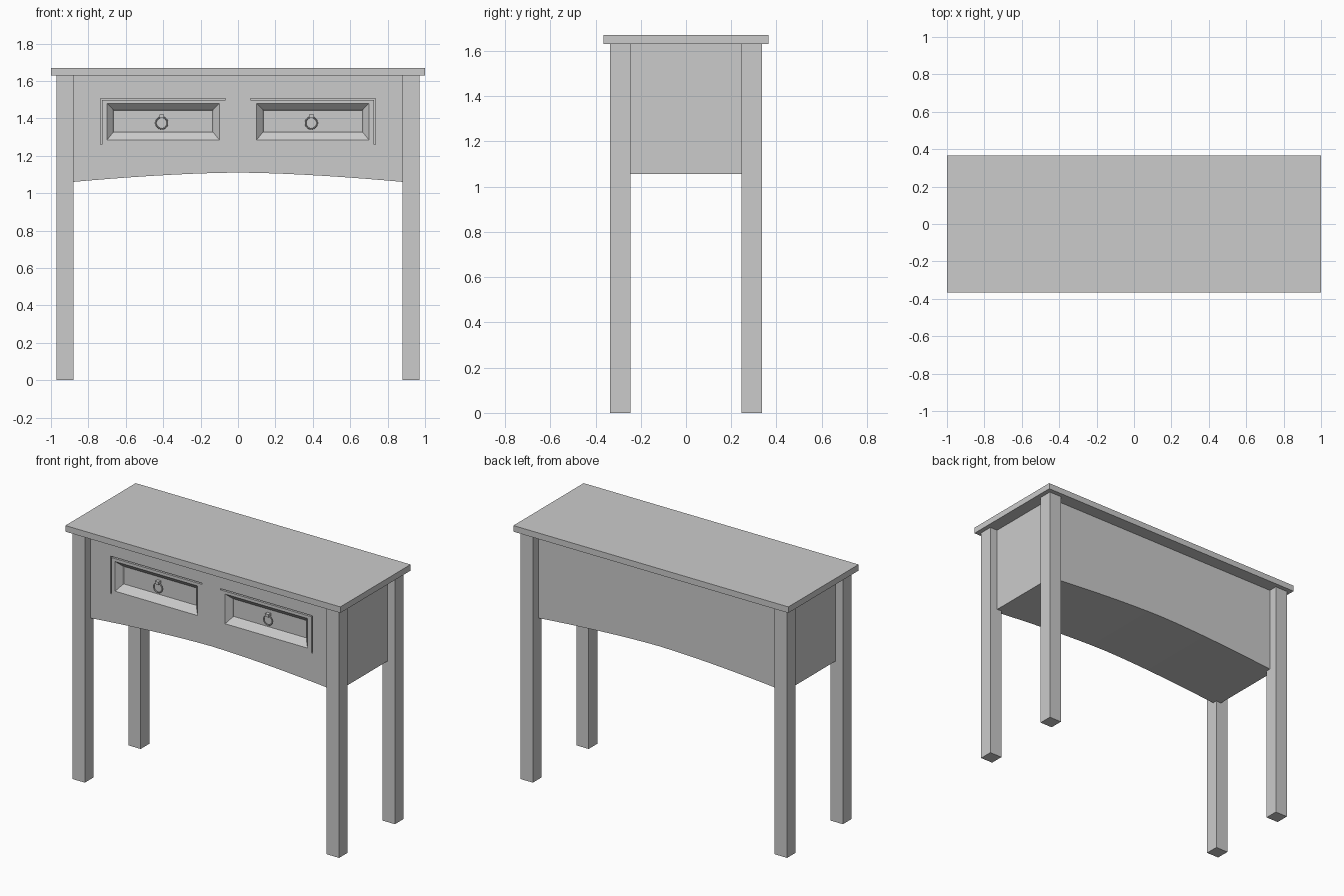
import bpy, bmesh
from math import pi

if "Cube" in bpy.data.objects:
    bpy.data.objects.remove(bpy.data.objects["Cube"])


def mesh_object(name, bm):
    bmesh.ops.recalc_face_normals(bm, faces=bm.faces)
    mesh = bpy.data.meshes.new(name)
    bm.to_mesh(mesh)
    bm.free()
    obj = bpy.data.objects.new(name, mesh)
    bpy.context.collection.objects.link(obj)
    return obj


def box(name, x0, x1, y0, y1, z0, z1):
    bm = bmesh.new()
    bmesh.ops.create_cube(bm, size=1)
    for v in bm.verts:
        v.co.x = x1 if v.co.x > 0 else x0
        v.co.y = y1 if v.co.y > 0 else y0
        v.co.z = z1 if v.co.z > 0 else z0
    return mesh_object(name, bm)


# Table top
box("table_top", -1, 1, -0.365, 0.365, 1.63, 1.67)

# Four square legs
for side, sx in (("left", -1), ("right", 1)):
    for end, sy in (("front", -1), ("back", 1)):
        xs = sorted((sx * 0.88, sx * 0.97))
        ys = sorted((sy * 0.245, sy * 0.335))
        box(f"{end}_{side}_leg", *xs, *ys, 0, 1.63)

# Case with an arched underside, set back from the leg faces
FRONT = -0.277
HALF = 0.915
SEGMENTS = 16
bm = bmesh.new()
profile = [(HALF, 1.63), (-HALF, 1.63)]
for i in range(SEGMENTS + 1):
    x = -HALF + 2 * HALF * i / SEGMENTS
    profile.append((x, 1.11 - 0.053 * (abs(x) / HALF) ** 1.6))
face = bm.faces.new([bm.verts.new((x, FRONT, z)) for x, z in profile])
extruded = bmesh.ops.extrude_face_region(bm, geom=[face])["geom"]
moved = [g for g in extruded if isinstance(g, bmesh.types.BMVert)]
bmesh.ops.translate(bm, verts=moved, vec=(0, -2 * FRONT, 0))
case = mesh_object("case", bm)

# Drawer openings cut into the case
for side, xs in (("left", (-0.735, -0.068)), ("right", (0.068, 0.735))):
    cutter = box(f"{side}_opening_cutter", *xs, FRONT - 0.1, FRONT + 0.06, 1.26, 1.507)
    cutter.hide_render = True
    cutter.hide_viewport = True
    cut = case.modifiers.new(f"{side}_opening", 'BOOLEAN')
    cut.operation = 'DIFFERENCE'
    cut.solver = 'EXACT'
    cut.object = cutter


def drawer_front(name, sx):
    # Nested rectangles: x range, z range, depth behind the case front
    steps = [
        (0.068, 0.727, 1.26, 1.499, 0.06),
        (0.068, 0.727, 1.26, 1.499, 0.0),
        (0.100, 0.700, 1.285, 1.480, 0.0),
        (0.130, 0.670, 1.322, 1.450, 0.03),
        (0.135, 0.665, 1.327, 1.442, 0.04),
    ]
    bm = bmesh.new()
    rings = []
    for x0, x1, z0, z1, d in steps:
        corners = ((x0, z0), (x1, z0), (x1, z1), (x0, z1))
        rings.append([bm.verts.new((sx * x, FRONT + d, z)) for x, z in corners])
    for a, b in zip(rings, rings[1:]):
        for i in range(4):
            j = (i + 1) % 4
            bm.faces.new((a[i], a[j], b[j], b[i]))
    bm.faces.new(rings[0])
    bm.faces.new(rings[-1])
    return mesh_object(name, bm)


# Drawer fronts with recessed panels and ring pulls
for side, sx in (("left", -1), ("right", 1)):
    drawer_front(f"{side}_drawer_front", sx)
    x = sx * 0.40 - 0.008
    box(f"{side}_pull_mount", x - 0.013, x + 0.013, FRONT + 0.015, FRONT + 0.045, 1.402, 1.42)
    bpy.ops.mesh.primitive_torus_add(
        location=(x, FRONT + 0.028, 1.375), rotation=(pi / 2, 0, 0),
        major_radius=0.031, minor_radius=0.004,
        major_segments=24, minor_segments=8)
    pull = bpy.context.object
    pull.name = f"{side}_ring_pull"
    bpy.ops.object.shade_smooth_by_angle()
